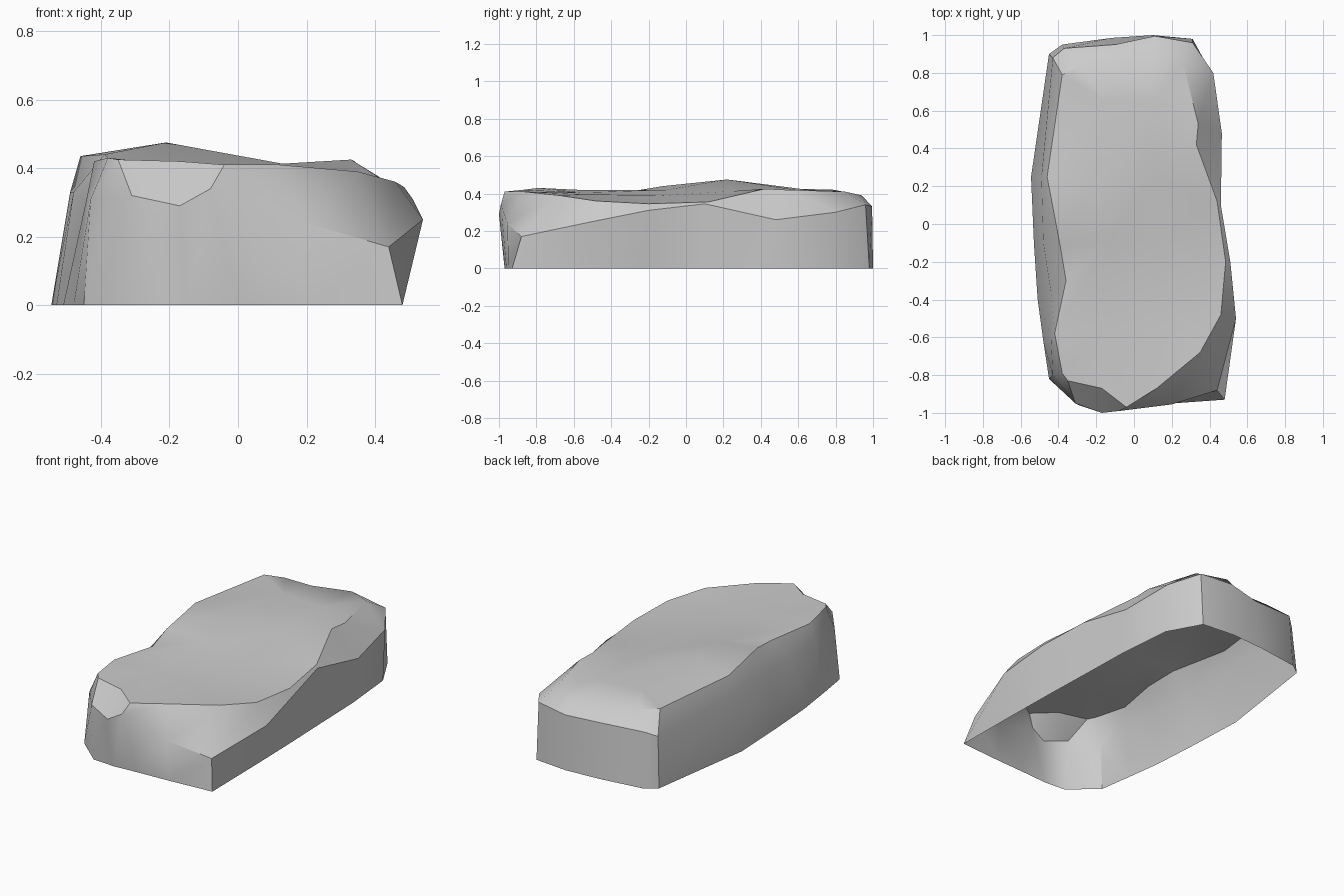
import bpy, bmesh

if "Cube" in bpy.data.objects:
    bpy.data.objects.remove(bpy.data.objects["Cube"])

# Open-bottomed boulder: three outlines lofted upward, counter-clockwise from front left
base = [(-.45, -.82), (-.29, -.96), (-.15, -.97), (0, -.96), (.2, -.95), (.48, -.93),
        (.475, -.5), (.47, -.22), (.46, .1), (.45, .45), (.42, .78), (.31, .98), (.1, 1),
        (-.12, .985), (-.38, .95), (-.45, .9), (-.545, .25), (-.53, -.1), (-.51, -.4),
        (-.48, -.62)]
shoulder = [(-.43, -.8, .31), (-.31, -.95, .32), (-.17, -1, .29), (-.08, -.99, .34),
            (.2, -.955, .24), (.44, -.88, .17), (.54, -.5, .25), (.51, -.2, .31),
            (.46, .1, .345), (.465, .48, .26), (.42, .8, .3), (.31, .96, .34),
            (.11, .995, .33), (-.1, .95, .32), (-.37, .93, .33), (-.43, .88, .3),
            (-.49, .25, .33), (-.48, -.1, .33), (-.44, -.36, .3), (-.44, -.6, .32)]
rim = [(-.38, -.79, .43), (-.35, -.83, .425), (-.17, -.87, .42), (-.04, -.97, .41),
       (.12, -.87, .41), (.35, -.68, .39), (.46, -.48, .36), (.485, -.2, .345),
       (.44, .12, .355), (.33, .42, .425), (.34, .53, .42), (.26, .85, .41),
       (.1, .94, .39), (-.1, .84, .41), (-.28, .84, .41), (-.38, .79, .42),
       (-.46, .25, .435), (-.39, -.12, .44), (-.36, -.3, .41), (-.42, -.58, .42)]
# Crown of the top: a ridge on the left, a lower line on the right
crown_left = [(-.15, -.55, .405), (-.15, -.1, .42), (-.21, .22, .475), (-.15, .65, .42)]
crown_right = [(.12, -.55, .395), (.14, -.1, .39), (.13, .25, .413), (.1, .65, .41)]

bm = bmesh.new()
rings = [[bm.verts.new((p[0], p[1], p[2] if len(p) > 2 else 0)) for p in ring]
         for ring in (base, shoulder, rim)]
left, right = [[bm.verts.new(p) for p in line] for line in (crown_left, crown_right)]
n = len(base)

# Sides and chipped bevel
for low, high in zip(rings, rings[1:]):
    for i in range(n):
        j = (i + 1) % n
        bm.faces.new((low[i], low[j], high[j], high[i]))

# Top surface joins each rim point to its nearest crown point
top = rings[2]
near = [min(left if v.co.x < 0 else right, key=lambda s: abs(s.co.y - v.co.y))
        for v in top]
for i in range(n):
    j = (i + 1) % n
    bm.faces.new((top[i], top[j], near[i]))
    if near[i] is not near[j]:
        bm.faces.new((top[j], near[j], near[i]))
for k in range(3):
    bm.faces.new((left[k], right[k], right[k + 1], left[k + 1]))

bmesh.ops.recalc_face_normals(bm, faces=bm.faces)
mesh = bpy.data.meshes.new("boulder")
bm.to_mesh(mesh)
bm.free()
rock = bpy.data.objects.new("boulder", mesh)
bpy.context.collection.objects.link(rock)
bpy.context.view_layer.objects.active = rock
rock.select_set(True)
bpy.ops.object.shade_smooth_by_angle(angle=0.65)
